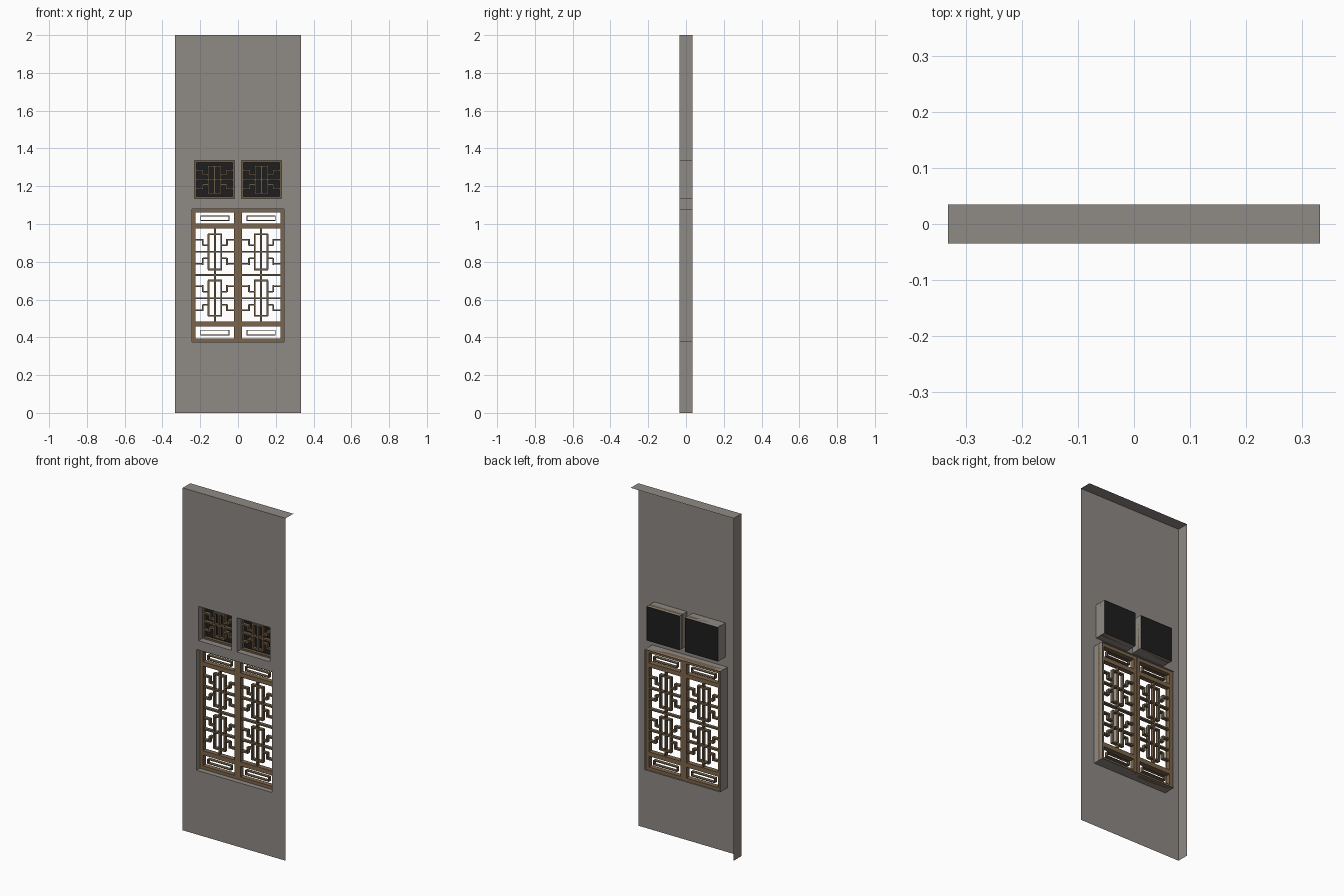
import bpy, bmesh
from mathutils import Matrix, Vector

if "Cube" in bpy.data.objects:
    bpy.data.objects.remove(bpy.data.objects["Cube"])


def mat(name, rgb):
    m = bpy.data.materials.new(name)
    m.diffuse_color = (*rgb, 1)
    m.use_nodes = True
    m.node_tree.nodes["Principled BSDF"].inputs["Base Color"].default_value = m.diffuse_color
    return m


PLASTER = mat("grey_plaster", (0.275, 0.252, 0.232))
WOOD = mat("brown_wood", (0.20, 0.128, 0.068))
BARS = mat("lattice_wood", (0.155, 0.108, 0.062))
DARK = mat("dark_backing", (0.013, 0.013, 0.013))


def make(name, bm, material):
    me = bpy.data.meshes.new(name)
    bm.to_mesh(me)
    bm.free()
    me.materials.append(material)
    ob = bpy.data.objects.new(name, me)
    bpy.context.collection.objects.link(ob)
    return ob


def box(bm, x0, x1, z0, z1, y0, y1):
    c = Vector(((x0 + x1) / 2, (y0 + y1) / 2, (z0 + z1) / 2))
    s = (abs(x1 - x0), abs(y1 - y0), abs(z1 - z0), 1)
    bmesh.ops.create_cube(bm, size=1, matrix=Matrix.Translation(c) @ Matrix.Diagonal(s))


def quad(bm, *pts):
    bm.faces.new([bm.verts.new(p) for p in pts])


def frame(bm, x0, x1, z0, z1, t, y0, y1):
    box(bm, x0, x0 + t, z0, z1, y0, y1)
    box(bm, x1 - t, x1, z0, z1, y0, y1)
    box(bm, x0 + t, x1 - t, z0, z0 + t, y0, y1)
    box(bm, x0 + t, x1 - t, z1 - t, z1, y0, y1)


W, F, B, H = 0.333, -0.035, 0.034, 2.0
DOOR = (-0.243, 0.243, 0.375, 1.08)
VENTS = [(-0.23, -0.018, 1.135, 1.335), (0.018, 0.23, 1.135, 1.335)]
HOLES = [DOOR] + VENTS

# Wall: front sheet with openings, top and left return (back, right, base open)
bm = bmesh.new()
xs = [-W, -0.243, -0.23, -0.018, 0.018, 0.23, 0.243, W]
zs = [0, 0.375, 1.08, 1.135, 1.335, H]
for x0, x1 in zip(xs, xs[1:]):
    for z0, z1 in zip(zs, zs[1:]):
        cx, cz = (x0 + x1) / 2, (z0 + z1) / 2
        if not any(a < cx < b and c < cz < d for a, b, c, d in HOLES):
            quad(bm, (x0, F, z0), (x1, F, z0), (x1, F, z1), (x0, F, z1))
quad(bm, (-W, F, H), (W, F, H), (W, 0.035, H), (-W, 0.035, H))
quad(bm, (-W, 0.035, 0), (-W, F, 0), (-W, F, H), (-W, 0.035, H))
# Reveals running back from each opening
for a, b, c, d in HOLES:
    ring = [(a, c), (b, c), (b, d), (a, d)]
    for (p, q), (r, s) in zip(ring, ring[1:] + ring[:1]):
        quad(bm, (p, F, q), (r, F, s), (r, B, s), (p, B, q))
bmesh.ops.remove_doubles(bm, verts=bm.verts, dist=1e-5)
make("wall", bm, PLASTER)

Y0, Y1 = 0.0, 0.02   # lattice depth


def motif(bm, cx, cz, hw, hh, t=0.009):
    """Stepped lattice cell centred on cx, cz."""
    def hbar(x0, x1, z):
        box(bm, cx + x0 * hw, cx + x1 * hw, cz + z * hh - t / 2, cz + z * hh + t / 2, Y0, Y1)

    def vbar(x, z0, z1):
        box(bm, cx + x * hw - t / 2, cx + x * hw + t / 2, cz + z0 * hh, cz + z1 * hh, Y0, Y1)

    hbar(-1, 1, 0)
    vbar(0, -0.76, 0.76)
    for s in (-1, 1):
        vbar(s * 0.33, -0.76, 0.76)
        hbar(-0.37, 0.37, s * 0.76)
        for u in (-1, 1):
            hbar(u * 0.62, u, s * 0.52)
            vbar(u * 0.62, s * 0.26, s * 0.56)
            hbar(u * 0.33, u * 0.62, s * 0.28)


for side, s in (("left", -1), ("right", 1)):
    # Window leaf frame with rails
    lo, hi = sorted((s * 0.001, s * 0.243))
    bm = bmesh.new()
    frame(bm, lo, hi, 0.375, 1.08, 0.019, Y0 - 0.005, Y1 + 0.003)
    for z0, z1 in ((0.457, 0.483), (0.977, 1.002)):
        box(bm, lo + 0.019, hi - 0.019, z0, z1, Y0 - 0.005, Y1 + 0.003)
    make(side + "_leaf_frame", bm, WOOD)

    # Leaf lattice, two stacked cells
    cx = s * 0.122
    bm = bmesh.new()
    for cz in (0.607, 0.853):
        motif(bm, cx, cz, 0.103, 0.123)
    box(bm, cx - 0.103, cx + 0.103, 0.726, 0.735, Y0, Y1)
    for cz in (0.607, 0.853):
        for u in (-1, 1):
            z = cz + u * 0.108
            box(bm, cx - 0.0045, cx + 0.0045, z - 0.015, z + 0.015, Y0, Y1)
    make(side + "_leaf_lattice", bm, BARS)

    # Thin rings in the small end panels
    bm = bmesh.new()
    for cz in (0.425, 1.031):
        frame(bm, cx - 0.077, cx + 0.077, cz - 0.014, cz + 0.014, 0.004, Y0, Y1)
    make(side + "_panel_rings", bm, BARS)

# Upper vents: lattice in front of a dark backing
for side, (a, b, c, d) in zip(("left", "right"), VENTS):
    bm = bmesh.new()
    frame(bm, a, b, c, d, 0.01, Y0, Y1)
    motif(bm, (a + b) / 2, (c + d) / 2, 0.1, 0.094)
    make(side + "_vent_lattice", bm, BARS)
    bm = bmesh.new()
    box(bm, a + 0.001, b - 0.001, c + 0.001, d - 0.001, 0.028, 0.033)
    make(side + "_vent_backing", bm, DARK)
